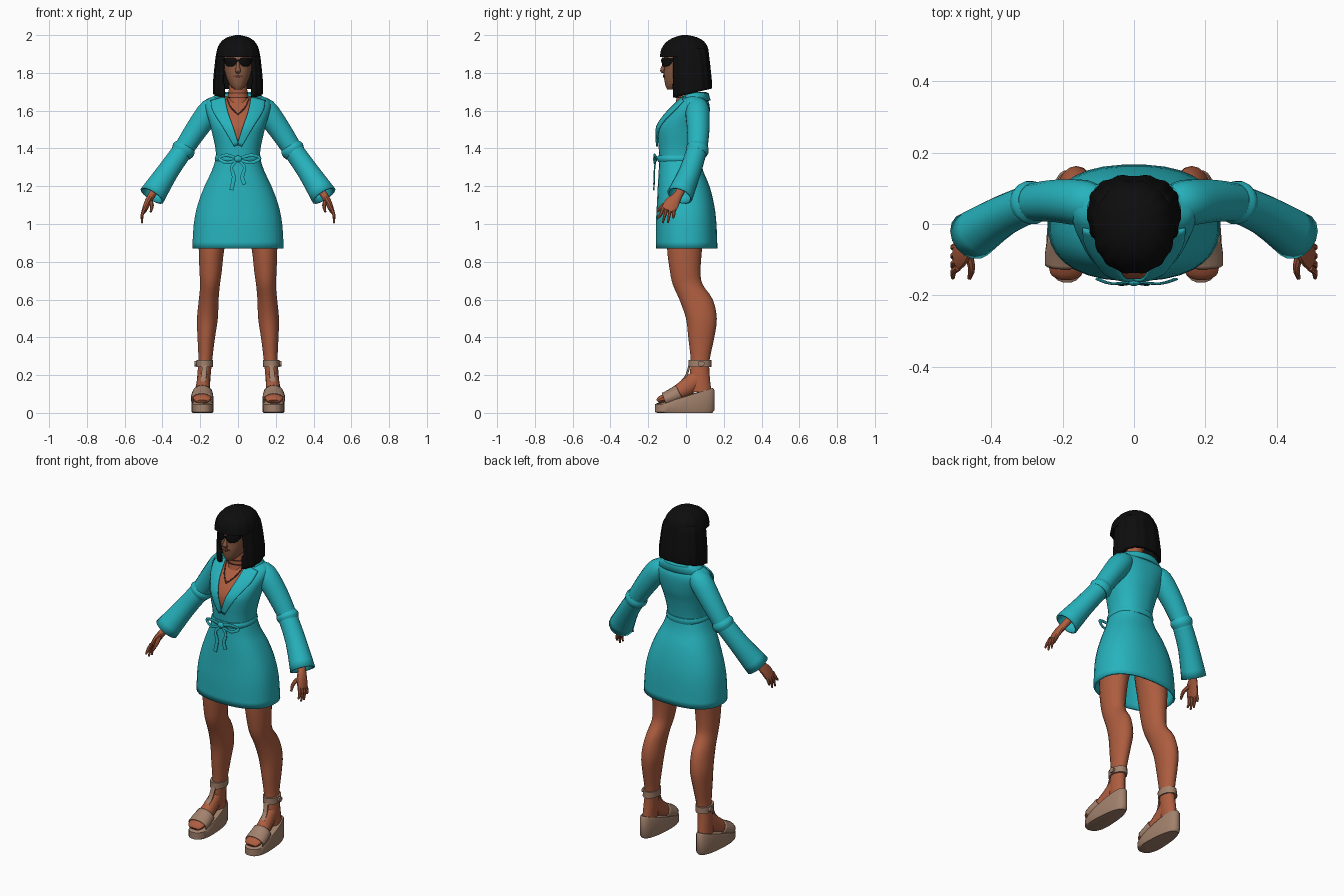
import bpy, bmesh, math
from mathutils import Vector
from mathutils.bvhtree import BVHTree

if "Cube" in bpy.data.objects:
    bpy.data.objects.remove(bpy.data.objects["Cube"])


def material(name, r, g, b):
    mat = bpy.data.materials.new(name)
    mat.use_nodes = True
    mat.diffuse_color = (r, g, b, 1)
    bsdf = mat.node_tree.nodes["Principled BSDF"]
    bsdf.inputs["Base Color"].default_value = (r, g, b, 1)
    bsdf.inputs["Roughness"].default_value = 0.8
    return mat


TEAL = material("robe_teal", 0.02, 0.45, 0.51)
SKIN = material("body_skin", 0.42, 0.11, 0.05)
FACE = material("face_skin", 0.26, 0.105, 0.055)
HAIR = material("hair_black", 0.004, 0.004, 0.004)
SHOE = material("shoe_tan", 0.36, 0.22, 0.15)
DARK = material("jewellery_brown", 0.08, 0.03, 0.02)
LIPS = material("lip_brown", 0.13, 0.04, 0.03)
parts = []


def skin(name, rings, mat, closed=True, caps=True, solid=0, mirror=False, drop=None):
    """Join rows of points into a surface."""
    bm = bmesh.new()
    rows = [[bm.verts.new(p) for p in ring] for ring in rings]
    n = len(rows[0])
    for low, high in zip(rows, rows[1:]):
        for i in range(n if closed else n - 1):
            j = (i + 1) % n
            bm.faces.new((low[i], low[j], high[j], high[i]))
    if caps and closed:
        bm.faces.new(rows[0])
        bm.faces.new(rows[-1])
    bmesh.ops.recalc_face_normals(bm, faces=bm.faces)
    if drop:
        gone = [f for f in bm.faces if drop(f.calc_center_median())]
        bmesh.ops.delete(bm, geom=gone, context="FACES")
    mesh = bpy.data.meshes.new(name)
    bm.to_mesh(mesh)
    bm.free()
    mesh.materials.append(mat)
    obj = bpy.data.objects.new(name, mesh)
    bpy.context.scene.collection.objects.link(obj)
    if solid:
        mod = obj.modifiers.new("Thickness", "SOLIDIFY")
        mod.thickness = solid
    if mirror:
        obj.modifiers.new("Mirror", "MIRROR")
    parts.append(obj)
    return obj


def smooth(rows, k):
    """Pass a smooth curve through rows of numbers."""
    rows = [Vector(r) for r in rows]
    out = []
    for i in range(len(rows) - 1):
        a, b, c, d = rows[max(i - 1, 0)], rows[i], rows[i + 1], rows[min(i + 2, len(rows) - 1)]
        for s in range(k):
            t = s / k
            out.append(b + (c - a) * t / 2 + (a * 2 - b * 5 + c * 4 - d) * t * t / 2
                       + (b * 3 - a - c * 3 + d) * t ** 3 / 2)
    return out + [rows[-1]]


def oval(centre, u, v, n=20, power=2, wave=0, waves=14):
    pts = []
    for i in range(n):
        a = math.tau * (i + 0.5) / n
        c, s = math.cos(a), math.sin(a)
        r = 1 + wave * math.cos(waves * a)
        x, y = (math.copysign(abs(w) ** (2 / power) * r, w) for w in (c, s))
        pts.append(centre + u * x + v * y)
    return pts


def stack(sections, k=3, **shape):
    """Horizontal ovals from rows of height, middle x, half width, front y, back y."""
    return [oval(Vector((x, (f + b) / 2, z)), Vector((w, 0, 0)), Vector((0, (b - f) / 2, 0)), **shape)
            for z, x, w, f, b in smooth(sections, k)]


def tube(path, k=3, n=12, ref=(0, 1, 0), power=2):
    """Ovals along a path with rows of x, y, z, radius along ref, other radius."""
    rows = smooth(path, k)
    pts = [r.to_3d() if len(r) == 3 else Vector(r[:3]) for r in rows]
    rings = []
    for i, r in enumerate(rows):
        t = (pts[min(i + 1, len(pts) - 1)] - pts[max(i - 1, 0)]).normalized()
        u = Vector(ref)
        u = (u - t * u.dot(t)).normalized()
        rings.append(oval(pts[i], u * r[3], t.cross(u) * r[4], n, power))
    return rings


def plate(name, target, left, right, mat, lift=0.004, thick=0.006, mirror=False, across=8, k=4):
    """Lay a thin panel on the front of a part, between two x, z edges."""
    bm = bmesh.new()
    bm.from_mesh(target.data)
    tree = BVHTree.FromBMesh(bm)
    rows = []
    for a, b in zip(smooth(left, k), smooth(right, k)):
        row = []
        for i in range(across + 1):
            p = a.lerp(b, i / across)
            hit = tree.ray_cast(Vector((p.x, -1, p.y)), Vector((0, 1, 0)))[0]
            row.append(Vector((p.x, (hit.y if hit else 0) - lift, p.y)))
        rows.append(row)
    bm.free()
    return skin(name, rows, mat, closed=False, solid=thick, mirror=mirror)


# Robe body and open skirt
torso = skin("robe_torso", stack([
    (1.33, 0, .115, -.14, .075), (1.40, 0, .12, -.145, .085), (1.47, 0, .135, -.15, .1),
    (1.52, 0, .147, -.146, .115), (1.58, 0, .165, -.108, .125), (1.63, 0, .175, -.06, .125),
    (1.665, 0, .155, -.025, .11), (1.69, 0, .08, .0, .09)], n=32, power=2.3), TEAL)
skin("robe_skirt", stack([
    (.87, 0, .243, -.16, .167), (1.0, 0, .235, -.16, .162), (1.1, 0, .215, -.155, .15),
    (1.2, 0, .178, -.15, .125), (1.28, 0, .14, -.145, .092), (1.345, 0, .118, -.142, .077)],
    n=32, power=2.4), TEAL, caps=False, solid=.012)

# Neckline, lapels and collar
plate("chest_skin", torso, [(-.075, 1.675), (-.06, 1.6), (-.03, 1.52), (-.002, 1.44)],
      [(.075, 1.675), (.06, 1.6), (.03, 1.52), (.002, 1.44)], SKIN)
plate("lapel", torso, [(.07, 1.678), (.055, 1.6), (.028, 1.52), (-.004, 1.42)],
      [(.145, 1.655), (.135, 1.6), (.085, 1.52), (.02, 1.41)], TEAL, .013, .009, True)
plate("necklace", torso, [(.058, 1.67), (.035, 1.62), (0, 1.585)],
      [(.063, 1.67), (.04, 1.617), (0, 1.578)], DARK, .008, .003, True, 1)
collar = []
for rx, ry, z in ((.08, .062, 1.70), (.115, .078, 1.692), (.15, .088, 1.655)):
    angles = [math.radians(-35 + 250 * i / 18) for i in range(19)]
    collar.append([Vector((rx * math.cos(a), .042 + ry * math.sin(a), z)) for a in angles])
skin("collar", collar, TEAL, closed=False, solid=.012)

# Belt with a bow
skin("belt", stack([(1.328, 0, .118, -.148, .083), (1.345, 0, .124, -.154, .087),
                    (1.362, 0, .118, -.149, .085)], n=32, power=2.3), TEAL)
skin("belt_knot", tube([(-.018, -.16, 1.345, .008, .012), (0, -.163, 1.345, .012, .018),
                        (.018, -.16, 1.345, .008, .012)]), TEAL)
for side, reach, tip in ((-1, .1, 1.18), (1, .115, 1.21)):
    skin("bow_loop", tube([(0, -.16, 1.345, .004, .008), (side * reach * .6, -.168, 1.365, .004, .009),
                           (side * reach, -.155, 1.348, .004, .009), (side * reach * .6, -.168, 1.325, .004, .009),
                           (0, -.16, 1.34, .004, .008)], n=8), TEAL)
    skin("bow_tail", tube([(0, -.16, 1.34, .004, .008), (side * .035, -.166, 1.30, .004, .009),
                           (side * .022, -.168, 1.25, .004, .011), (side * .035, -.17, tip, .004, .012)],
                          n=8), TEAL)

# Sleeves, with a fold at the elbow
skin("upper_sleeve", tube([
    (.09, .06, 1.63, .045, .04), (.14, .06, 1.606, .064, .064), (.22, .065, 1.5, .06, .06),
    (.295, .06, 1.385, .052, .052)], n=16), TEAL, mirror=True)
skin("sleeve_fold", tube([(.277, .063, 1.415, .053, .054), (.288, .06, 1.395, .062, .064),
                          (.302, .055, 1.373, .055, .056)], n=16), TEAL, mirror=True)
skin("lower_sleeve", tube([
    (.285, .06, 1.40, .054, .054), (.37, .022, 1.28, .058, .058), (.455, -.033, 1.15, .07, .071)],
    n=16), TEAL, caps=False, solid=.01, mirror=True)

# Hands
skin("palm", tube([(.42, -.01, 1.21, .026, .022), (.455, -.04, 1.155, .024, .02),
                   (.48, -.075, 1.11, .04, .018), (.497, -.095, 1.07, .038, .013)]), SKIN, mirror=True)
for i, tip in enumerate((1.03, 1.005, 1.005, 1.03)):
    y = -.122 + .02 * i
    skin("finger", tube([(.493, y, 1.085, .01, .01), (.507, y - .012 + .003 * i, 1.05, .009, .009),
                         (.508, y - .03 + .008 * i, tip, .005, .005)], n=8), SKIN, mirror=True)
skin("thumb", tube([(.47, -.07, 1.125, .012, .012), (.456, -.12, 1.1, .011, .011),
                    (.462, -.152, 1.065, .006, .006)], n=8, ref=(1, 0, 0)), SKIN, mirror=True)

# Legs
skin("leg", stack([
    (.11, .185, .035, .02, .135), (.2, .18, .036, .02, .125), (.28, .173, .037, .025, .125),
    (.4, .168, .047, .012, .15), (.5, .162, .056, 0, .163), (.6, .155, .053, -.035, .142),
    (.68, .148, .053, -.07, .088), (.75, .145, .06, -.085, .077), (.87, .14, .069, -.1, .085),
    (1.02, .125, .09, -.1, .1)], n=18), SKIN, mirror=True)
skin("foot", tube([(.19, -.15, .06, .03, .012), (.19, -.135, .07, .047, .02), (.19, -.09, .085, .05, .03),
                   (.187, -.02, .12, .04, .045), (.182, .06, .18, .034, .05)], ref=(1, 0, 0)), SKIN, mirror=True)


# Wedge shoes
def sole_height(y):
    t = min(max((y + .12) / .27, 0), 1)
    return .05 + .085 * t


sole = []
for level, grow in ((0, .93), (.1, 1), (.9, 1), (1, .95)):
    ring = oval(Vector((0, -.007, 0)), Vector((.064 * grow, 0, 0)), Vector((0, .158 * grow, 0)), 28, 2.5)
    sole.append([Vector((.188 + p.x * (.86 - 1.1 * p.y), p.y, level * sole_height(p.y))) for p in ring])
skin("wedge_sole", sole, SHOE, mirror=True)
skin("shoe_vamp", tube([(.19, -.115, .07, .06, .038), (.19, -.08, .083, .06, .042),
                        (.188, -.035, .105, .054, .047)], n=18, ref=(1, 0, 0)),
     SHOE, caps=False, solid=.006, mirror=True)
skin("shoe_t_strap", tube([(.188, -.07, .125, .018, .006), (.186, -.035, .155, .015, .006),
                           (.181, .0, .195, .014, .006), (.176, .018, .25, .014, .006)],
                          n=8, ref=(1, 0, 0), power=4), SHOE, mirror=True)
skin("ankle_strap", stack([(.242, .177, .044, .012, .134), (.28, .176, .045, .012, .134)], k=1, n=18),
     SHOE, mirror=True)
skin("ankle_buckle", tube([(.215, .08, .261, .018, .015), (.229, .08, .261, .018, .015)], k=1),
     SHOE, mirror=True)

# Neck, head and face
skin("neck", stack([(1.6, 0, .07, -.068, .08), (1.66, 0, .058, -.052, .07), (1.7, 0, .05, -.05, .05),
                    (1.77, 0, .048, -.05, .05)]), SKIN)
for z, w in ((1.692, .054), (1.668, .06)):
    skin("choker", stack([(z, 0, w, -.056, .06), (z + .005, 0, w, -.056, .06)], k=1), DARK)
head = skin("head", stack([
    (1.712, 0, .02, -.1, -.04), (1.735, 0, .043, -.11, .02), (1.78, 0, .063, -.117, .06),
    (1.83, 0, .075, -.115, .08), (1.88, 0, .079, -.117, .09), (1.94, 0, .06, -.09, .07)],
    n=28, power=2.2), FACE)
skin("nose", tube([(0, -.112, 1.86, .007, .007), (0, -.12, 1.83, .01, .01), (0, -.126, 1.812, .015, .011),
                   (0, -.114, 1.802, .011, .006)], n=10, ref=(1, 0, 0)), FACE)
plate("lips", head, [(-.026, 1.782), (0, 1.775)], [(-.026, 1.783), (0, 1.792)], LIPS, .005, .005, True)
plate("sunglass_lens", head, [(.007, 1.858), (.02, 1.84), (.04, 1.833), (.062, 1.84), (.074, 1.862)],
      [(.007, 1.872), (.02, 1.88), (.04, 1.882), (.062, 1.88), (.074, 1.878)], HAIR, .012, .008, True)
plate("sunglass_bridge", head, [(-.01, 1.86), (.01, 1.86)], [(-.01, 1.87), (.01, 1.87)], HAIR, .014, .006)
skin("sunglass_arm", tube([(.073, -.085, 1.868, .004, .006), (.084, -.02, 1.866, .004, .006)],
                          n=8, ref=(1, 0, 0)), HAIR, mirror=True)

# Bobbed hair with a blunt fringe
bob = stack([(1.69, 0, .13, -.083, .137), (1.75, 0, .13, -.083, .136), (1.82, 0, .124, -.083, .13),
             (1.9, 0, .114, -.083, .12), (1.93, 0, .1, -.08, .11)], n=56, power=2.5, wave=.025)
for row, ring in enumerate(bob):
    for p in ring:
        p.z += .23 * (p.y - .02) * max(0, 1 - row / 5)
skin("hair_bob", bob, HAIR, caps=False, solid=.02,
     drop=lambda c: abs(c.x) < .078 and c.y < 0 and c.z < 1.9)
skin("hair_crown", stack([(1.885, 0, .115, -.139, .122), (1.93, 0, .108, -.129, .117),
                          (1.965, 0, .088, -.102, .097), (1.988, 0, .056, -.063, .06),
                          (2.0, 0, .012, -.02, .01)], n=56, power=2.2, wave=.018), HAIR)

# Smooth shading with crisp edges
bpy.ops.object.select_all(action="DESELECT")
for obj in parts:
    obj.select_set(True)
bpy.context.view_layer.objects.active = parts[0]
bpy.ops.object.shade_smooth_by_angle(angle=math.radians(40))
